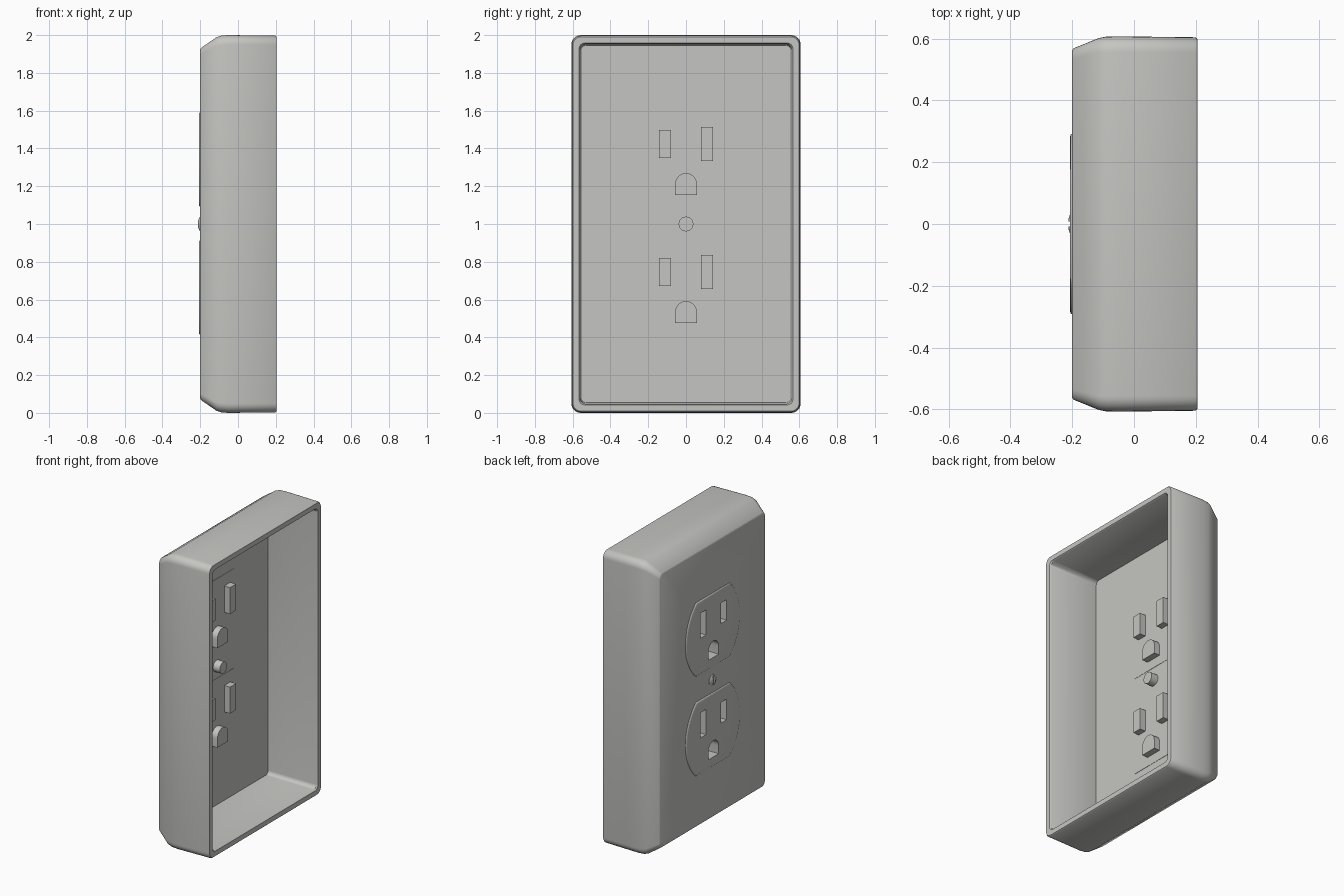
import bpy, bmesh
from math import sin, cos, pi, atan2, hypot

cube = bpy.data.objects.get("Cube")
if cube:
    bpy.data.objects.remove(cube, do_unlink=True)

grey = bpy.data.materials.new("light_warm_grey")
grey.use_nodes = True
COLOUR = (0.56, 0.56, 0.54, 1)
grey.diffuse_color = COLOUR
grey.node_tree.nodes["Principled BSDF"].inputs["Base Color"].default_value = COLOUR


def loft(bm, rings):
    """Skin matching rings of (x, y, z) points and cap both ends."""
    rows = [[bm.verts.new(p) for p in ring] for ring in rings]
    n = len(rows[0])
    for a, b in zip(rows, rows[1:]):
        for i in range(n):
            j = (i + 1) % n
            bm.faces.new((a[i], a[j], b[j], b[i]))
    bm.faces.new(rows[0])
    bm.faces.new(rows[-1])


def prism(bm, outline, centre, sections):
    """Extrude a (y, z) outline along x; sections are (x, scale)."""
    cy, cz = centre
    loft(bm, [[(x, cy + y * s, cz + z * s) for y, z in outline] for x, s in sections])


def make(name, bm):
    bmesh.ops.recalc_face_normals(bm, faces=bm.faces[:])
    mesh = bpy.data.meshes.new(name)
    bm.to_mesh(mesh)
    bm.free()
    mesh.materials.append(grey)
    ob = bpy.data.objects.new(name, mesh)
    bpy.context.collection.objects.link(ob)
    return ob


def activate(ob):
    bpy.ops.object.select_all(action='DESELECT')
    ob.select_set(True)
    bpy.context.view_layer.objects.active = ob


def cut(ob, cutter):
    activate(ob)
    mod = ob.modifiers.new("cut", 'BOOLEAN')
    mod.operation, mod.solver, mod.object = 'DIFFERENCE', 'EXACT', cutter
    bpy.ops.object.modifier_apply(modifier=mod.name)


def smooth(ob):
    activate(ob)
    bpy.ops.object.shade_smooth_by_angle(angle=pi / 4.5)


# Outlines in (y, z)
def round_rect(hy, hz, r, steps=6):
    pts = []
    for k, (sy, sz) in enumerate(((1, 1), (-1, 1), (-1, -1), (1, -1))):
        for i in range(steps + 1):
            a = (k + i / steps) * pi / 2
            pts.append((sy * (hy - r) + r * cos(a), sz * (hz - r) + r * sin(a)))
    return pts


def rect(hy, hz):
    return [(hy, hz), (-hy, hz), (-hy, -hz), (hy, -hz)]


def circle(r, n=32):
    return [(r * cos(2 * pi * i / n), r * sin(2 * pi * i / n)) for i in range(n)]


def bulged(flat, half, wide, steps=16):
    """Flat top and bottom with bowed sides."""
    sag = wide - flat
    r = (half * half + sag * sag) / (2 * sag)
    a = atan2(half, r - sag)
    side = [(wide - r + r * cos(t), r * sin(t))
            for t in (-a + 2 * a * i / steps for i in range(steps + 1))]
    return side + [(-y, -z) for y, z in side]


def arch(r, drop, steps=14):
    """Half round top on a flat base."""
    top = [(r * cos(pi * i / steps), r * sin(pi * i / steps)) for i in range(steps + 1)]
    return top + [(-r, -drop), (r, -drop)]


FRONT, FLOOR, WELL = -0.2, -0.16, -0.115

# Hollow cover plate: x, half width, half height, corner radius
sections = [
    (FRONT, .562, .924, .03), (-.196, .568, .932, .034), (-.115, .601, .988, .045),
    (-.09, .606, .997, .05), (-.05, .607, 1, .05), (.198, .604, .997, .048),
    (.205, .598, .991, .042), (.205, .566, .958, .03), (.197, .56, .952, .028),
    (FLOOR, .553, .946, .025),
]
bm = bmesh.new()
loft(bm, [[(x, y, z + 1) for y, z in round_rect(hy, hz, r)] for x, hy, hz, r in sections])
plate = make("cover_plate", bm)

# Openings of one outlet: outline, y, z from the outlet centre
OPENINGS = {
    "short_slot": (rect(.032, .074), -.111, .083),
    "long_slot": (rect(.032, .09), .111, .082),
    "ground_hole": (arch(.058, .058), 0, -.13),
}

solids = []
cutters = bmesh.new()
for level, cz in (("upper", 1.341), ("lower", .664)):
    # Raised outlet face with a softened edge
    bm = bmesh.new()
    prism(bm, bulged(.18, .251, .293), (0, cz),
          [(-.207, .96), (-.205, .985), (FRONT, 1), (FLOOR + .002, 1)])
    solids.append(make(level + "_outlet_face", bm))
    # Closed wells behind each opening
    for name, (outline, y, dz) in OPENINGS.items():
        bm = bmesh.new()
        prism(bm, outline, (y, cz + dz), [(-.19, 1), (WELL, 1)])
        solids.append(make(f"{level}_{name}_well", bm))
        prism(cutters, outline, (y, cz + dz), [(-.3, .95), (WELL - .004, .95)])

cutter = make("opening_cutter", cutters)
for ob in [plate] + solids:
    cut(ob, cutter)
    smooth(ob)
bpy.data.objects.remove(cutter, do_unlink=True)

# Centre screw: domed slotted head with a stub on the inside
bm = bmesh.new()
prism(bm, circle(.039), (0, 1),
      [(-.212, .2), (-.211, .5), (-.207, .8), (-.202, 1), (-.11, 1)])
screw = make("centre_screw", bm)
bm = bmesh.new()
prism(bm, rect(.008, .06), (0, 1), [(-.3, 1), (-.202, 1)])
slot = make("screw_slot_cutter", bm)
cut(screw, slot)
smooth(screw)
bpy.data.objects.remove(slot, do_unlink=True)
